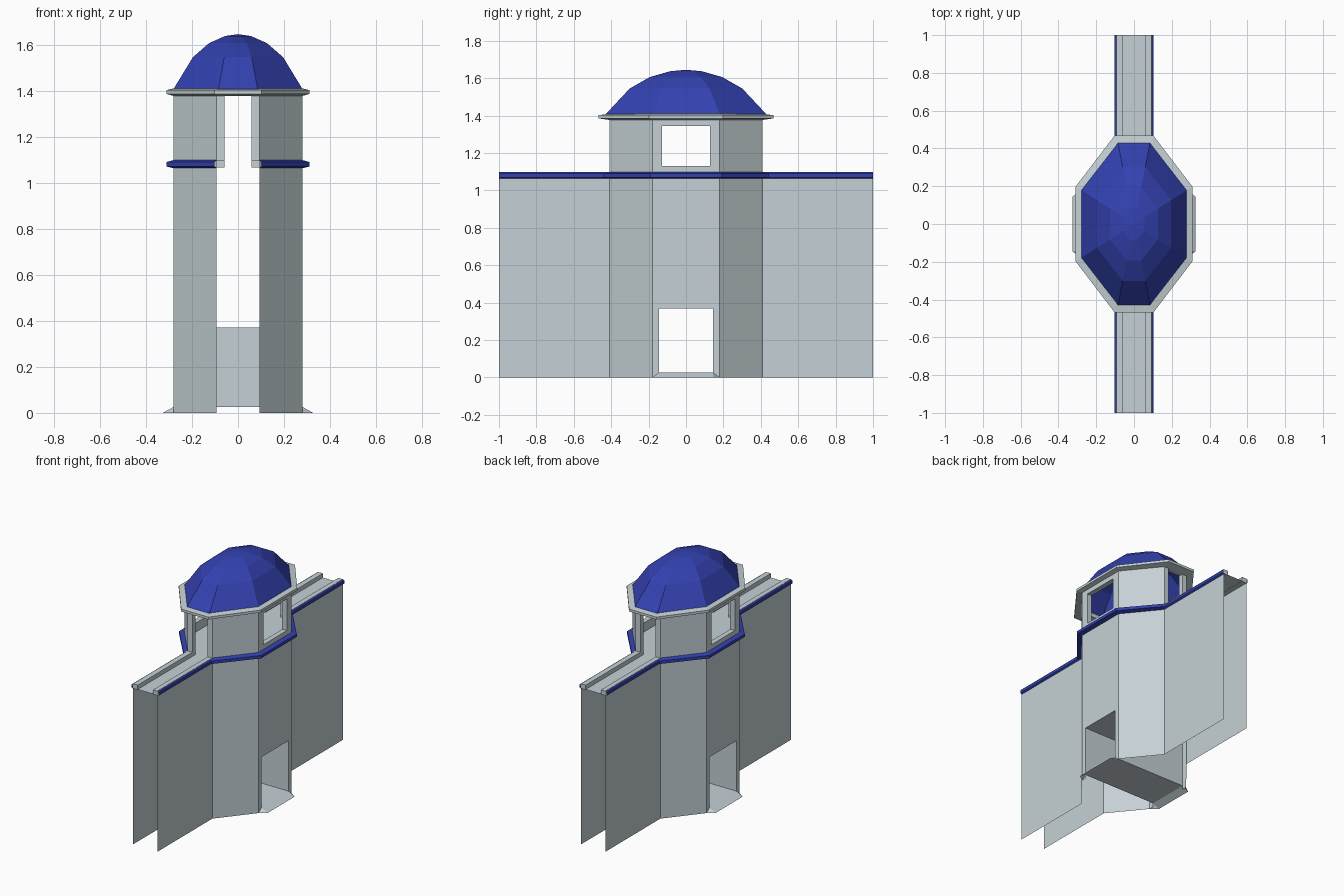
import bpy, bmesh

if "Cube" in bpy.data.objects:
    bpy.data.objects.remove(bpy.data.objects["Cube"])


def material(name, rgb):
    m = bpy.data.materials.new(name)
    m.diffuse_color = (*rgb, 1)
    m.use_nodes = True
    m.node_tree.nodes["Principled BSDF"].inputs["Base Color"].default_value = m.diffuse_color
    return m


STONE = material("pale stone", (0.56, 0.64, 0.67))
BLUE = material("royal blue", (0.033, 0.053, 0.43))


def mesh(name, verts, faces, mat):
    """Flat-shaded object from points and faces."""
    bm = bmesh.new()
    vs = [bm.verts.new(v) for v in verts]
    for f in faces:
        bm.faces.new([vs[i] for i in f])
    bmesh.ops.remove_doubles(bm, verts=bm.verts, dist=1e-5)
    bmesh.ops.recalc_face_normals(bm, faces=bm.faces)
    me = bpy.data.meshes.new(name)
    bm.to_mesh(me)
    bm.free()
    me.materials.append(mat)
    ob = bpy.data.objects.new(name, me)
    bpy.context.collection.objects.link(ob)
    return ob


def loft(name, rows, mat, around=True, wrap=False, caps=False):
    """Skin rows of points; around closes each row, wrap joins last to first."""
    n, r = len(rows[0]), len(rows)
    faces = []
    for j in range(r if wrap else r - 1):
        k = (j + 1) % r
        for i in range(n if around else n - 1):
            m = (i + 1) % n
            faces.append((j * n + i, j * n + m, k * n + m, k * n + i))
    if caps:
        faces += [tuple(range(n)), tuple(range((r - 1) * n, r * n))]
    return mesh(name, [p for row in rows for p in row], faces, mat)


def box(name, x0, x1, y0, y1, z0, z1, mat):
    rows = [[(x0, y0, z), (x1, y0, z), (x1, y1, z), (x0, y1, z)] for z in (z0, z1)]
    return loft(name, rows, mat, caps=True)


def octagon(a, b, c, d, z):
    """Stretched octagon: side corner (a, b), end corner (c, d)."""
    q = [(c, -d), (a, -b), (a, b), (c, d)]
    return [(x, y, z) for x, y in q] + [(-x, -y, z) for x, y in q]


WALL = (0.28, 0.18, 0.093, 0.41)
INNER = (0.245, 0.165, 0.078, 0.375)
LIP = (0.31, 0.197, 0.103, 0.468)

# Upper chamber: hollow shell with side windows and walkway doors
shell = loft("chamber", [octagon(*WALL, 1.065), octagon(*WALL, 1.385),
                         octagon(*INNER, 1.385), octagon(*INNER, 1.065)],
             STONE, wrap=True)
for cutter in (box("window_cutter", -0.5, 0.5, -0.127, 0.127, 1.13, 1.345, STONE),
               box("door_cutter", -0.058, 0.058, -0.6, 0.6, 1.0, 1.38, STONE)):
    mod = shell.modifiers.new(cutter.name, 'BOOLEAN')
    mod.operation = 'DIFFERENCE'
    mod.solver = 'EXACT'
    mod.object = cutter
    cutter.hide_render = True
    cutter.hide_viewport = True

# Cornice and hollow dome
loft("cornice", [octagon(*INNER, 1.38), octagon(*WALL, 1.377), octagon(*LIP, 1.385),
                 octagon(*LIP, 1.402), octagon(*WALL, 1.41), octagon(*INNER, 1.408)],
     STONE, wrap=True)
dome = [(1, 1.407), (0.7, 1.545), (0.45, 1.606), (0.2, 1.637), (0.0001, 1.645)]
loft("dome", [octagon(0.28 * s, 0.18 * s, 0.085 * s, 0.43 * s, z) for s, z in dome],
     BLUE, caps=False)

# Walkway and chamber floor
mesh("chamber_floor", octagon(*WALL, 1.068), [range(8)], STONE)
for e in (-1, 1):
    mesh("walkway", [(x, e * y, 1.068) for x, y in
                     ((-0.093, 0.41), (0.093, 0.41), (0.093, 1), (-0.093, 1))],
         [range(4)], STONE)

# Gate passage tube
G, GZ, F = 0.145, 0.37, 0.026
loft("gate_passage", [[(x, -G, F), (x, G, F), (x, G, GZ), (x, -G, GZ)]
                      for x in (-0.28, 0.28)], STONE)

for s in (-1, 1):
    # Outer wall sheets bending around the tower, with a gate opening
    half = [(0.093, 1), (0.093, 0.41), (0.28, 0.18), (0.28, G)]
    for e in (-1, 1):
        loft("outer_wall", [[(s * x, e * y, z) for x, y in half] for z in (0, 1.068)],
             STONE, around=False)
        # Parapets beside the walkway
        box("parapet", s * 0.058, s * 0.096, e * 0.405, e, 1.065, 1.097, STONE)
    mesh("gate_lintel_wall", [(s * 0.28, y, z) for y, z in
                              ((-G, GZ), (G, GZ), (G, 1.068), (-G, 1.068))],
         [range(4)], STONE)

    # Blue string course along wall and tower
    inner = [(0.093, -1), (0.093, -0.41), (0.28, -0.18),
             (0.28, 0.18), (0.093, 0.41), (0.093, 1)]
    outer = [(0.103, -1), (0.103, -0.44), (0.31, -0.192),
             (0.31, 0.192), (0.103, 0.44), (0.103, 1)]
    rows = [(inner, 1.063), (outer, 1.07), (outer, 1.09), (inner, 1.098)]
    loft("string_course", [[(s * x, y, z) for x, y in p] for p, z in rows],
         BLUE, around=False, wrap=True)

    # Gate ramp with sloped sides
    mesh("gate_ramp", [(s * 0.28, -G, F), (s * 0.28, G, F), (s * 0.326, G, 0),
                       (s * 0.326, -G, 0), (s * 0.28, -0.178, 0), (s * 0.28, 0.178, 0)],
         [(0, 1, 2, 3), (0, 3, 4), (1, 5, 2)], STONE)
